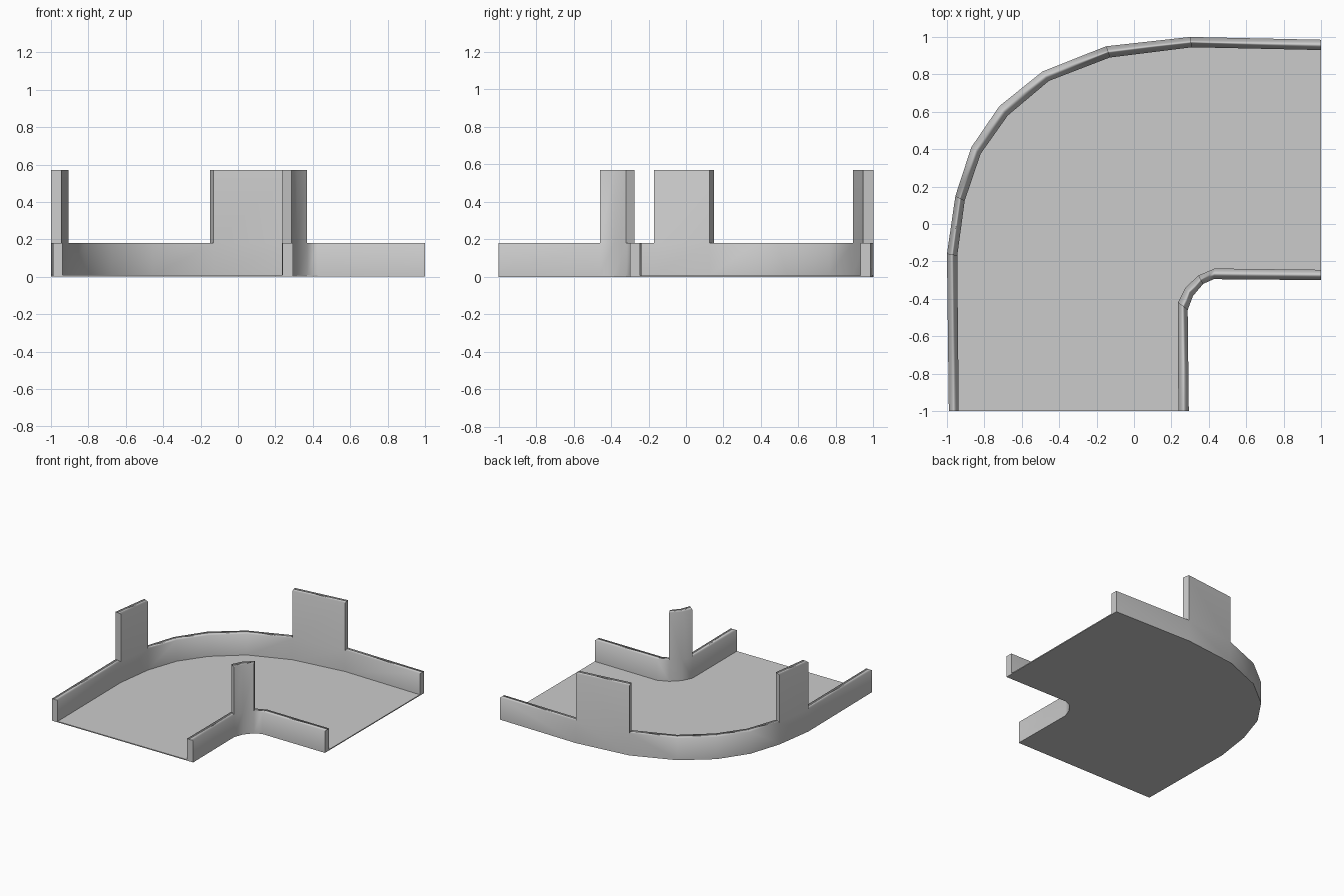
import bpy
import bmesh

if "Cube" in bpy.data.objects:
    bpy.data.objects.remove(bpy.data.objects["Cube"], do_unlink=True)

FLOOR, LOW, TALL = 0.008, 0.18, 0.57

grey = bpy.data.materials.new("light grey")
grey.use_nodes = True
COLOUR = (0.6, 0.6, 0.6, 1)
grey.diffuse_color = COLOUR
grey.node_tree.nodes["Principled BSDF"].inputs["Base Color"].default_value = COLOUR


def finish(bm, name):
    """Turn a bmesh into a named grey object."""
    bmesh.ops.recalc_face_normals(bm, faces=bm.faces)
    mesh = bpy.data.meshes.new(name)
    bm.to_mesh(mesh)
    bm.free()
    mesh.materials.append(grey)
    obj = bpy.data.objects.new(name, mesh)
    bpy.context.collection.objects.link(obj)
    return obj


def build_wall(name, outside, inside, towers):
    """Wall between two plan lines; towers are (first, last) point ranges raised to full height."""
    bm = bmesh.new()
    columns = []
    for i, pair in enumerate(zip(outside, inside)):
        levels = [FLOOR, LOW]
        if any(a <= i <= b for a, b in towers):
            levels.append(TALL)
        columns.append([[bm.verts.new((x, y, z)) for z in levels] for x, y in pair])

    def raised(i):
        return any(a <= i < b for a, b in towers)

    # Side and top faces of each segment
    for i in range(len(columns) - 1):
        here, after = columns[i], columns[i + 1]
        top = 2 if raised(i) else 1
        for side in (0, 1):
            for k in range(top):
                bm.faces.new((here[side][k], after[side][k],
                              after[side][k + 1], here[side][k + 1]))
        bm.faces.new((here[0][top], after[0][top], after[1][top], here[1][top]))

    # Upright ends of the towers and of the wall itself
    caps = []
    for level, ids in ((1, {i for t in towers for i in t}), (0, {0, len(columns) - 1})):
        for i in ids:
            out, inn = columns[i]
            caps.append(bm.faces.new((out[level], inn[level], inn[level + 1], out[level + 1])))
    for face in bm.faces:
        face.smooth = True
    for cap in caps:
        for edge in cap.edges:
            edge.smooth = False

    # Shading follows the large side faces
    wall = finish(bm, name)
    weighted = wall.modifiers.new("Weighted Normals", "WEIGHTED_NORMAL")
    weighted.keep_sharp = True
    return wall


# Plan lines of the two walls, from the front opening round to the side opening
bend_out = [(-0.99, -1), (-1, -0.16), (-0.955, 0.15), (-0.87, 0.41), (-0.72, 0.63),
            (-0.49, 0.815), (-0.15, 0.95), (0.3, 1), (1, 0.985)]
bend_in = [(-0.937, -1), (-0.945, -0.17), (-0.905, 0.125), (-0.82, 0.375), (-0.675, 0.58),
           (-0.455, 0.765), (-0.13, 0.89), (0.31, 0.945), (1, 0.93)]
corner_out = [(0.293, -1), (0.287, -0.46), (0.315, -0.385), (0.37, -0.32),
              (0.426, -0.295), (1, -0.3)]
corner_in = [(0.237, -1), (0.235, -0.42), (0.275, -0.34), (0.345, -0.275),
             (0.432, -0.238), (1, -0.245)]

build_wall("outer_wall", bend_out, bend_in, [(1, 2), (6, 7)])
build_wall("inner_wall", corner_out, corner_in, [(1, 3)])

# Thin floor slab filling the bend
bm = bmesh.new()
outline = bend_out + corner_out[::-1]
base = bm.faces.new([bm.verts.new((x, y, 0)) for x, y in outline])
slab = bmesh.ops.extrude_face_region(bm, geom=[base], use_keep_orig=True)
risen = [v for v in slab["geom"] if isinstance(v, bmesh.types.BMVert)]
bmesh.ops.translate(bm, verts=risen, vec=(0, 0, FLOOR))
finish(bm, "floor")
